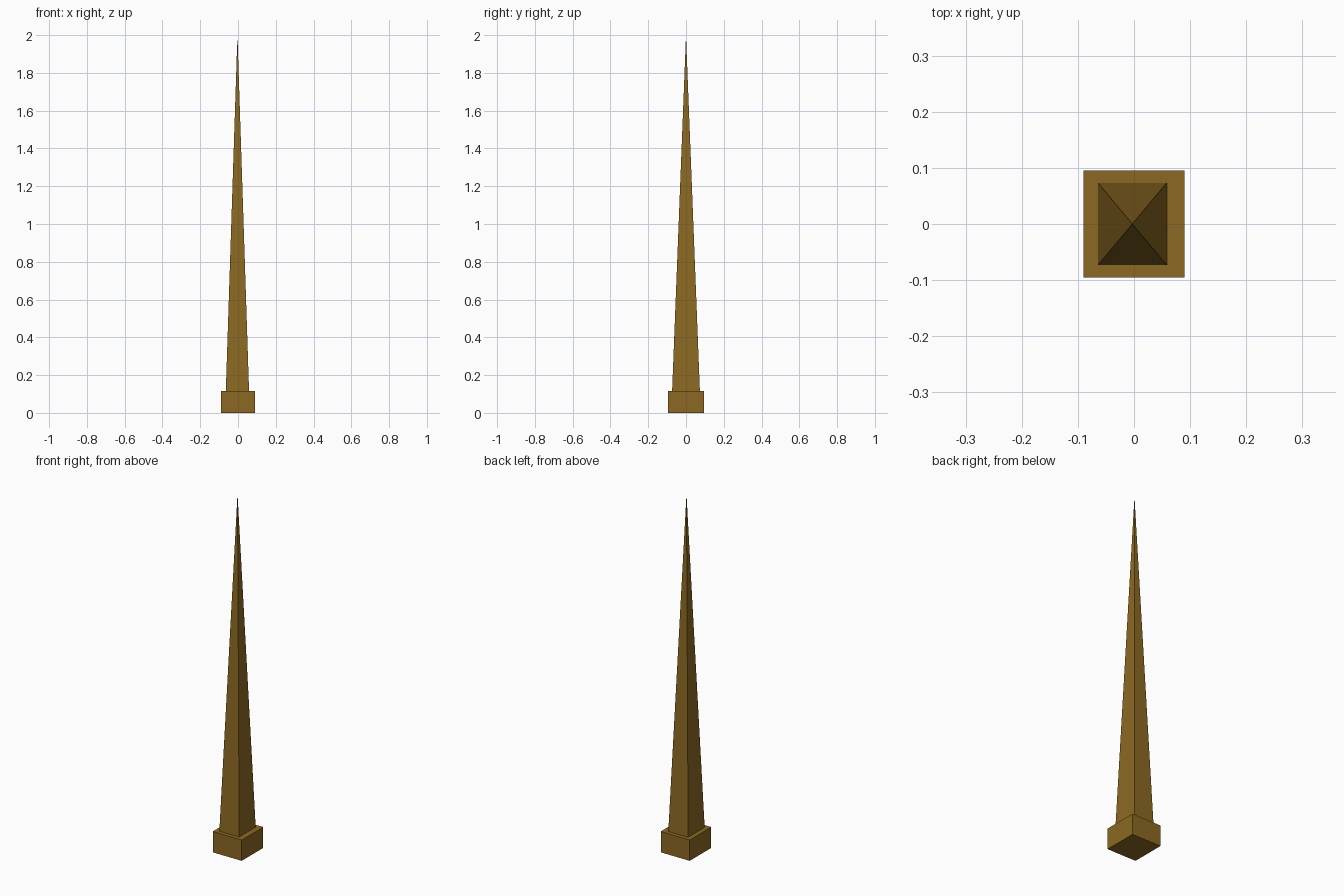
import bpy
import bmesh

if "Cube" in bpy.data.objects:
    bpy.data.objects.remove(bpy.data.objects["Cube"])

# One flat brass-brown colour
brown = bpy.data.materials.new("golden_brown")
brown.diffuse_color = (0.26, 0.141, 0.016, 1.0)
brown.use_nodes = True
brown.node_tree.nodes["Principled BSDF"].inputs["Base Color"].default_value = brown.diffuse_color


def frustum(name, z0, z1, half_x, half_y, centre_x=0.0, top=1.0):
    """Four-sided block; top = 0 closes it to a point."""
    bm = bmesh.new()
    bmesh.ops.create_cube(bm, size=2.0)
    for v in bm.verts:
        s = top if v.co.z > 0 else 1.0
        v.co.x = centre_x + v.co.x * half_x * s
        v.co.y *= half_y * s
        v.co.z = z1 if v.co.z > 0 else z0
    bmesh.ops.remove_doubles(bm, verts=bm.verts, dist=1e-5)
    bmesh.ops.recalc_face_normals(bm, faces=bm.faces)
    mesh = bpy.data.meshes.new(name)
    bm.to_mesh(mesh)
    bm.free()
    mesh.materials.append(brown)
    obj = bpy.data.objects.new(name, mesh)
    bpy.context.collection.objects.link(obj)
    return obj


# Square plinth
frustum("base_block", 0.0, 0.117, 0.09, 0.0955)
# Tall pyramid, set very slightly off centre
frustum("spire", 0.117, 2.0, 0.0615, 0.0735, centre_x=-0.003, top=0.0)
